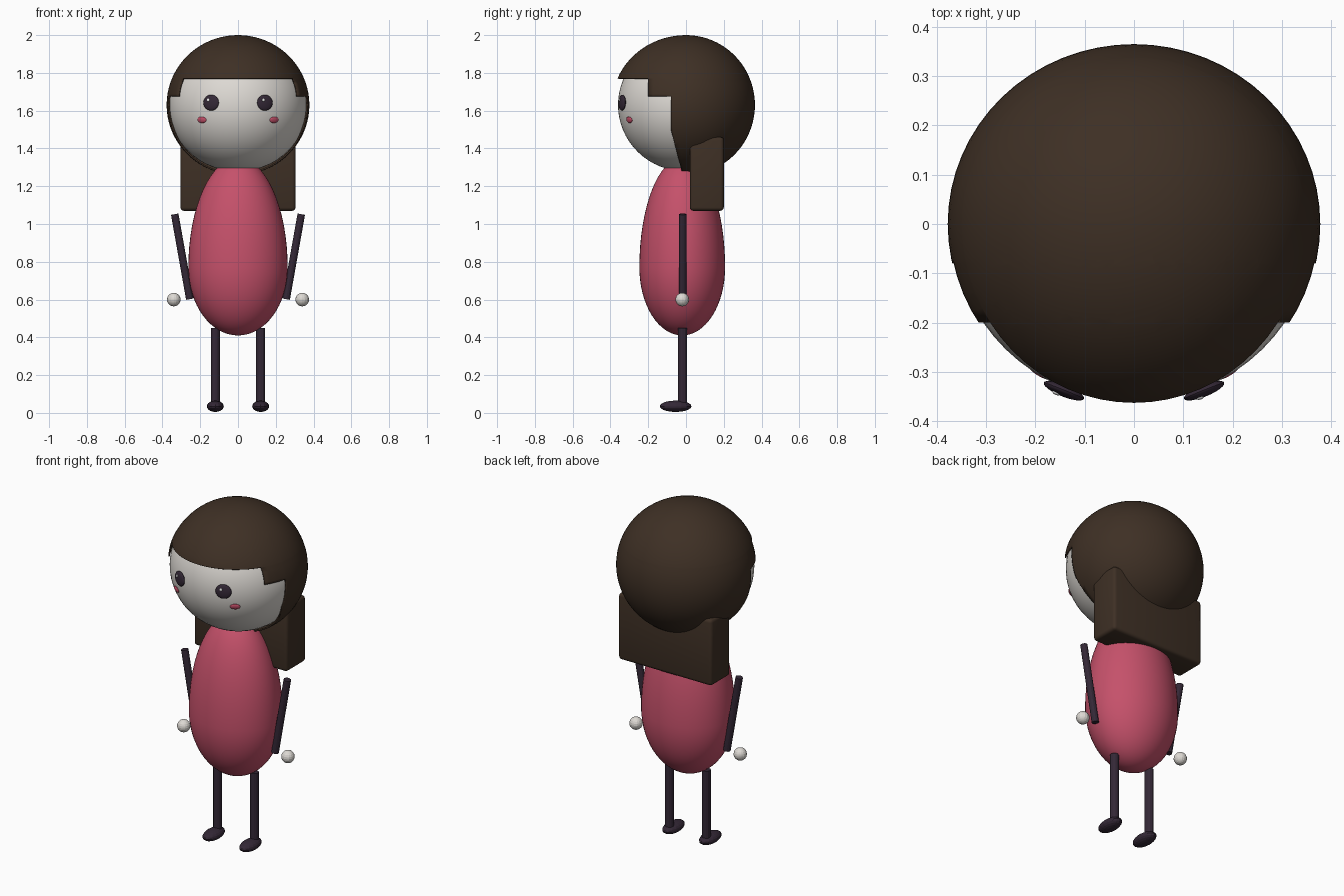
import bpy, bmesh, math
from mathutils import Vector, Matrix

cube = bpy.data.objects.get("Cube")
if cube:
    bpy.data.objects.remove(cube, do_unlink=True)


def material(name, rgb):
    m = bpy.data.materials.new(name)
    m.use_nodes = True
    color = (*rgb, 1)
    m.diffuse_color = color
    m.node_tree.nodes["Principled BSDF"].inputs["Base Color"].default_value = color
    return m


SKIN = material("pale skin", (0.73, 0.70, 0.66))
HAIR = material("dark brown hair", (0.048, 0.029, 0.018))
DRESS = material("rose dress", (0.56, 0.082, 0.145))
PLUM = material("dark plum", (0.034, 0.021, 0.037))
WHITE = material("eye shine white", (0.9, 0.9, 0.9))


def finish(name, bm, mat, smooth=True):
    bmesh.ops.recalc_face_normals(bm, faces=bm.faces[:])
    mesh = bpy.data.meshes.new(name)
    bm.to_mesh(mesh)
    bm.free()
    mesh.materials.append(mat)
    ob = bpy.data.objects.new(name, mesh)
    bpy.context.collection.objects.link(ob)
    if smooth:
        bpy.ops.object.select_all(action='DESELECT')
        ob.select_set(True)
        bpy.context.view_layer.objects.active = ob
        bpy.ops.object.shade_smooth_by_angle(angle=math.radians(40))
    return ob


def ball(center, radii, segments=48, rings=24, turn=Matrix()):
    bm = bmesh.new()
    bmesh.ops.create_uvsphere(bm, u_segments=segments, v_segments=rings, radius=1)
    bm.transform(Matrix.Translation(center) @ turn @ Matrix.Diagonal((*radii, 1)))
    return bm


def rod(name, a, b, radius, mat):
    a, b = Vector(a), Vector(b)
    axis = b - a
    bm = bmesh.new()
    bmesh.ops.create_cone(bm, cap_ends=True, segments=12, radius1=radius,
                          radius2=radius, depth=axis.length)
    turn = axis.to_track_quat('Z', 'Y').to_matrix().to_4x4()
    bm.transform(Matrix.Translation((a + b) / 2) @ turn)
    finish(name, bm, mat, smooth=False)


# Head
HEAD_Z = 1.63
HEAD_R = Vector((0.368, 0.36, 0.352))
finish("head", ball((0, 0, HEAD_Z), HEAD_R, 64, 32), SKIN)

# Hair cap: a larger shell with a fuller fringe and a stepped face opening
bm = ball((0, 0, 0), (0.378, 0.365, 0.37), 64, 40)
for v in bm.verts:
    if v.co.y < 0 and v.co.z > 0:
        v.co.y *= 1 + 0.075 * min(1, v.co.z / 0.14)
bm.transform(Matrix.Translation((0, 0, HEAD_Z)))
SLOPE = Vector((0, 0.23, 0.06))
cuts = [((0, 0, 1.77), (0, 0, 1)), ((0, 0, 1.675), (0, 0, 1)),
        ((0, -0.2, 0), (0, 1, 0)), ((0, -0.08, 0), (0, 1, 0)),
        ((0, -0.08, 1.5), SLOPE)]
for point, normal in cuts:
    bmesh.ops.bisect_plane(bm, geom=bm.verts[:] + bm.edges[:] + bm.faces[:],
                           plane_co=point, plane_no=normal)


def in_opening(c):
    if c.z > 1.77:
        return False
    if c.z > 1.675:
        return c.y < -0.2
    return c.y < -0.08 or (c - Vector((0, -0.08, 1.5))).dot(SLOPE) < 0


bmesh.ops.delete(bm, context='FACES',
                 geom=[f for f in bm.faces if in_opening(f.calc_center_median())])
hair = finish("hair_cap", bm, HAIR)
shell = hair.modifiers.new("thickness", 'SOLIDIFY')
shell.thickness = 0.008
shell.offset = -1

# Long block of hair behind the neck
bm = bmesh.new()
bmesh.ops.create_cube(bm, size=1)
bm.transform(Matrix.Translation((0, 0.11, 1.265)) @ Matrix.Diagonal((0.61, 0.18, 0.39, 1)))
bmesh.ops.bevel(bm, geom=bm.edges[:], offset=0.018, segments=3, profile=0.5, affect='EDGES')
finish("back_hair", bm, HAIR)

# Egg-shaped dress, longer above its widest line than below
bm = ball((0, 0, 0), (0.263, 0.227, 1), 48, 32)
for v in bm.verts:
    v.co.z *= 0.58 if v.co.z > 0 else 0.36
bm.transform(Matrix.Translation((0, -0.02, 0.77)))
finish("dress", bm, DRESS)


def face_disc(name, x, z, width, height, depth, lift, mat):
    # Flattened ball lying on the surface of the head
    dz = z - HEAD_Z
    y = -HEAD_R.y * math.sqrt(1 - (x / HEAD_R.x) ** 2 - (dz / HEAD_R.z) ** 2)
    normal = Vector((x / HEAD_R.x ** 2, y / HEAD_R.y ** 2, dz / HEAD_R.z ** 2)).normalized()
    turn = normal.to_track_quat('Z', 'Y').to_matrix().to_4x4()
    center = Vector((x, y, z)) + normal * lift
    finish(name, ball(center, (width, height, depth), 24, 12, turn), mat)


# Paired parts
for side, s in (("left", 1), ("right", -1)):
    face_disc(side + "_eye", s * 0.14, 1.642, 0.044, 0.042, 0.012, 0.006, PLUM)
    face_disc(side + "_eye_shine", s * 0.14 - 0.011, 1.655, 0.008, 0.008, 0.004, 0.017, WHITE)
    face_disc(side + "_cheek", s * 0.19, 1.552, 0.028, 0.017, 0.007, 0.003, DRESS)
    rod(side + "_arm", (s * 0.335, -0.018, 1.052), (s * 0.255, -0.018, 0.602), 0.02, PLUM)
    finish(side + "_hand", ball((s * 0.34, -0.02, 0.6), (0.036,) * 3, 16, 10), SKIN, smooth=False)
    rod(side + "_leg", (s * 0.12, -0.018, 0.03), (s * 0.12, -0.018, 0.45), 0.024, PLUM)
    finish(side + "_foot", ball((s * 0.12, -0.055, 0.035), (0.045, 0.084, 0.03), 16, 10),
           PLUM, smooth=False)
